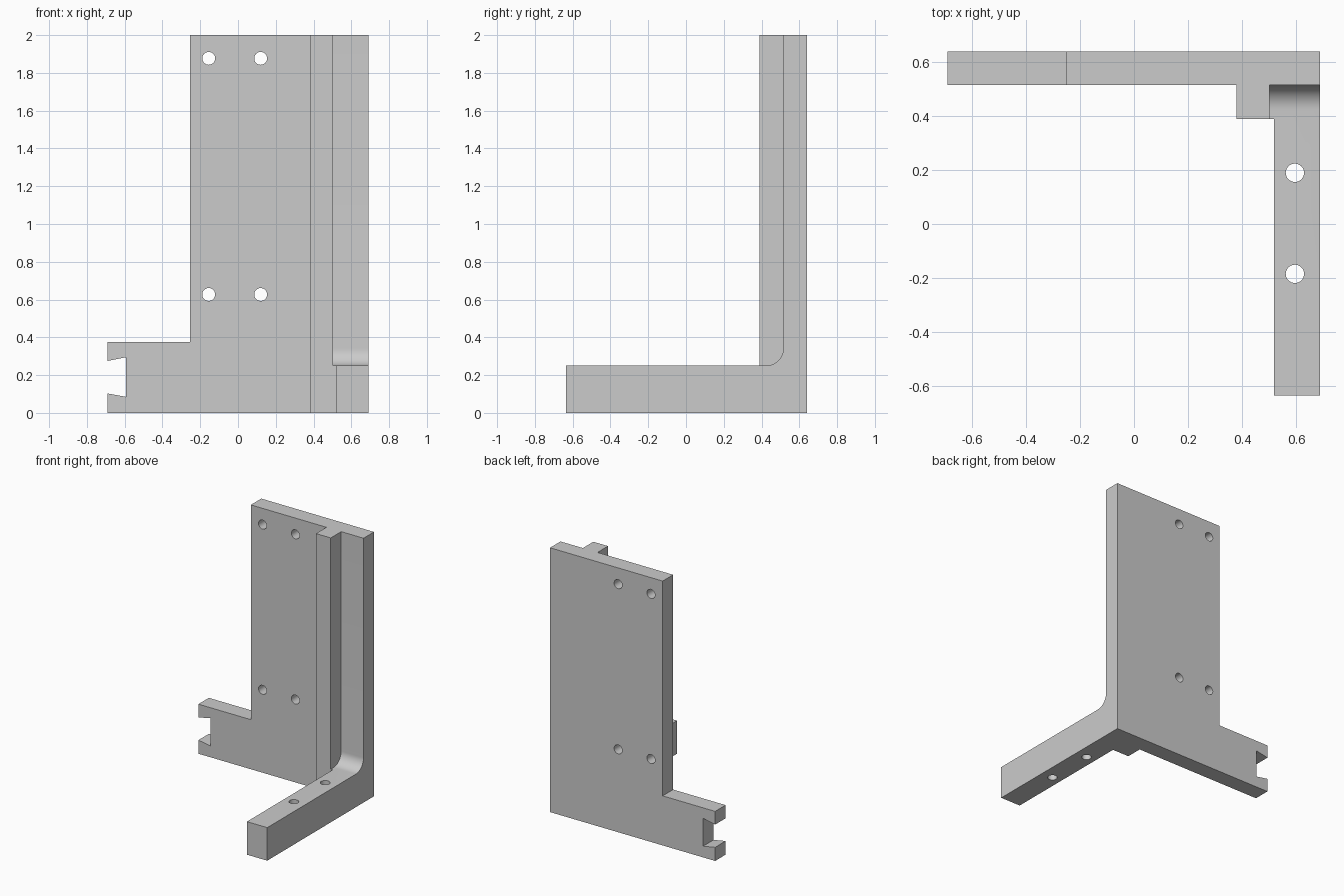
import bpy, bmesh, math
from mathutils import Vector

if "Cube" in bpy.data.objects:
    bpy.data.objects.remove(bpy.data.objects["Cube"], do_unlink=True)

grey = bpy.data.materials.new("plain_grey")
grey.use_nodes = True
grey.diffuse_color = (0.6, 0.6, 0.6, 1)
grey.node_tree.nodes["Principled BSDF"].inputs["Base Color"].default_value = (0.6, 0.6, 0.6, 1)

X, Y, Z = Vector((1, 0, 0)), Vector((0, 1, 0)), Vector((0, 0, 1))


def prism(name, profile, u, v, axis, start, end):
    """Extrude a profile drawn along u and v from start to end along axis."""
    bm = bmesh.new()
    face = bm.faces.new([bm.verts.new(u * a + v * b + axis * start) for a, b in profile])
    moved = bmesh.ops.extrude_face_region(bm, geom=[face])["geom"]
    bmesh.ops.translate(bm, vec=axis * (end - start),
                        verts=[g for g in moved if isinstance(g, bmesh.types.BMVert)])
    bmesh.ops.recalc_face_normals(bm, faces=bm.faces)
    mesh = bpy.data.meshes.new(name)
    bm.to_mesh(mesh)
    bm.free()
    mesh.materials.append(grey)
    obj = bpy.data.objects.new(name, mesh)
    bpy.context.collection.objects.link(obj)
    return obj


def circle(a, b, r=0.034, n=32):
    return [(a + r * math.cos(math.tau * i / n), b + r * math.sin(math.tau * i / n)) for i in range(n)]


def combine(target, tool, operation):
    mod = target.modifiers.new(tool.name, "BOOLEAN")
    mod.operation, mod.solver, mod.object = operation, "EXACT", tool
    bpy.context.view_layer.objects.active = target
    bpy.ops.object.modifier_apply(modifier=mod.name)
    bpy.data.objects.remove(tool, do_unlink=True)


# Upright back plate with a side foot ending in a dovetail notch
RIGHT, BACK, FRONT = 0.69, 0.64, 0.515
plate = prism("mounting_bracket", [
    (-0.692, 0), (RIGHT, 0), (RIGHT, 2), (-0.253, 2), (-0.253, 0.375), (-0.692, 0.375),
    (-0.692, 0.275), (-0.592, 0.295), (-0.592, 0.085), (-0.692, 0.103)], X, Z, Y, FRONT, BACK)

# Forward arm, rounded where it meets the plate
R, ARM_TOP = 0.09, 0.25
fillet = [(FRONT - R + R * math.cos(t), ARM_TOP + R + R * math.sin(t))
          for t in (-math.pi / 2 * i / 12 for i in range(13))]


def arm_profile(tip):
    return [(tip, 0), (0.58, 0), (0.58, ARM_TOP + R)] + fillet + [(tip, ARM_TOP)]


combine(plate, prism("arm", arm_profile(-0.636), Y, Z, X, 0.52, RIGHT), "UNION")
combine(plate, prism("arm_root", arm_profile(0.39), Y, Z, X, 0.45, 0.6), "UNION")

# Full height stiffening rib
combine(plate, prism("rib", [(0.38, 0.39), (0.503, 0.39), (0.503, 0.58), (0.38, 0.58)],
                     X, Y, Z, 0, 2), "UNION")

# Merge the flat faces left by the joins
bm = bmesh.new()
bm.from_mesh(plate.data)
bmesh.ops.remove_doubles(bm, verts=bm.verts, dist=0.0002)
bmesh.ops.dissolve_limit(bm, angle_limit=math.radians(1), verts=bm.verts, edges=bm.edges)
bm.to_mesh(plate.data)
bm.free()

# Screw holes through the plate and the arm
for x in (-0.155, 0.12):
    for z in (0.627, 1.877):
        combine(plate, prism("plate_hole", circle(x, z), X, Z, Y, 0.4, 0.8), "DIFFERENCE")
for y in (-0.185, 0.19):
    combine(plate, prism("arm_hole", circle(0.597, y), X, Y, Z, -0.1, 0.4), "DIFFERENCE")

# Smooth the rounded surfaces and keep the edges sharp
bpy.ops.object.select_all(action="DESELECT")
plate.select_set(True)
bpy.context.view_layer.objects.active = plate
bpy.ops.object.shade_smooth_by_angle(angle=math.radians(30))
